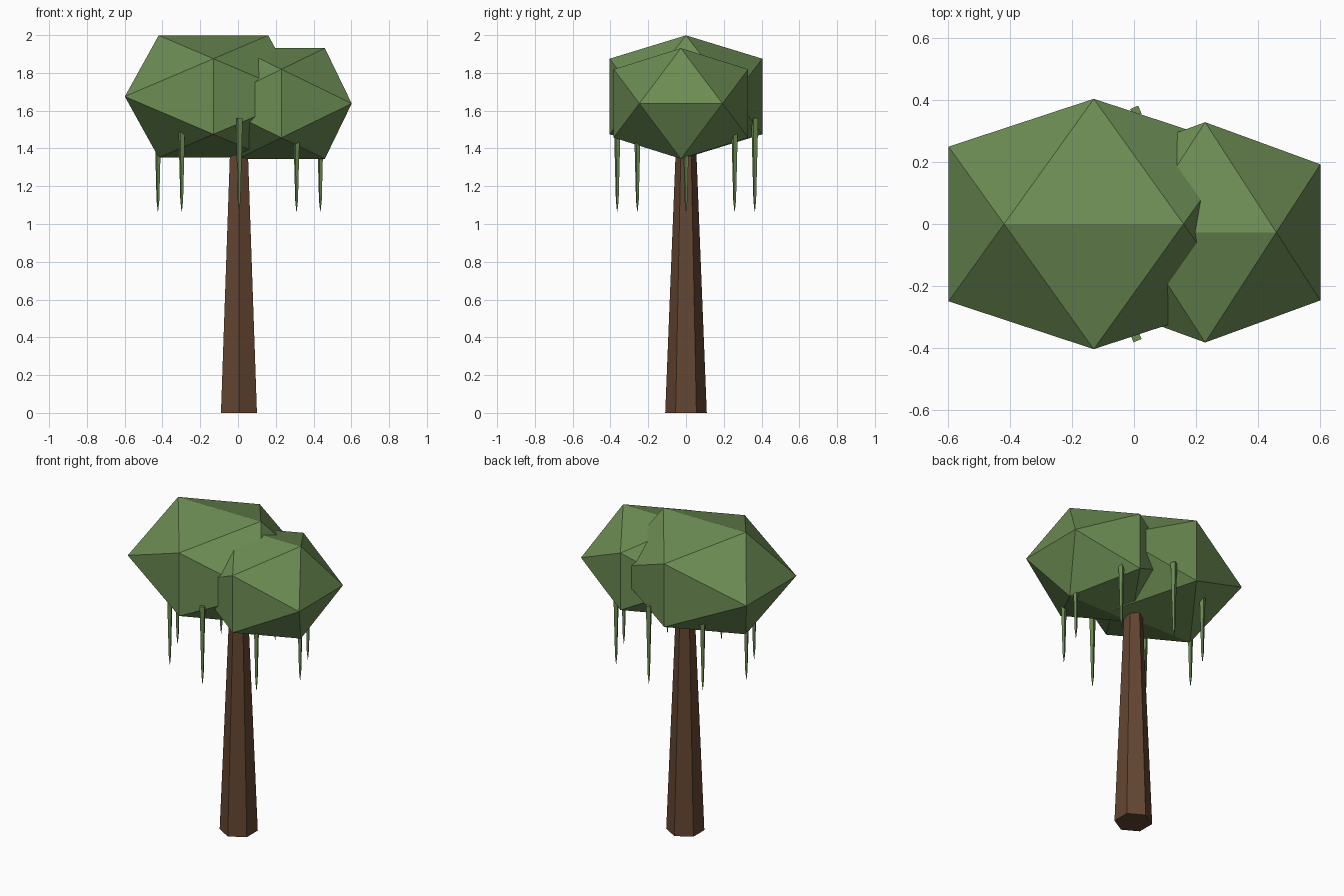
import bpy, bmesh, math

if "Cube" in bpy.data.objects:
    bpy.data.objects.remove(bpy.data.objects["Cube"], do_unlink=True)


def make_material(name, color):
    mat = bpy.data.materials.new(name)
    mat.use_nodes = True
    mat.diffuse_color = (*color, 1)
    mat.node_tree.nodes["Principled BSDF"].inputs["Base Color"].default_value = (*color, 1)
    return mat


leaf_green = make_material("leaf_green", (0.15, 0.262, 0.087))
bark_brown = make_material("bark_brown", (0.127, 0.061, 0.032))


def finish(name, bm, mat, location):
    bmesh.ops.recalc_face_normals(bm, faces=bm.faces)
    mesh = bpy.data.meshes.new(name)
    bm.to_mesh(mesh)
    bm.free()
    mesh.materials.append(mat)
    obj = bpy.data.objects.new(name, mesh)
    obj.location = location
    bpy.context.collection.objects.link(obj)
    return obj


def foliage(name, location, scale):
    """Twenty-sided clump spanned by three crossed golden rectangles."""
    phi = (1 + math.sqrt(5)) / 2
    bm = bmesh.new()
    for s in (-1, 1):
        for t in (-phi, phi):
            for p in ((s, 0, t), (0, t, s), (t, s, 0)):
                bm.verts.new([c * k for c, k in zip(p, scale)])
    bmesh.ops.convex_hull(bm, input=bm.verts)
    return finish(name, bm, leaf_green, location)


def tapered(name, location, sides, turn, profile, mat):
    """Stack of polygon rings given as (height, radius), capped at both ends."""
    bm = bmesh.new()
    rings = []
    for z, r in profile:
        angles = [turn + math.tau * i / sides for i in range(sides)]
        rings.append([bm.verts.new((r * math.cos(a), r * math.sin(a), z)) for a in angles])
    for low, high in zip(rings, rings[1:]):
        for i in range(sides):
            j = (i + 1) % sides
            bm.faces.new((low[i], low[j], high[j], high[i]))
    bm.faces.new(rings[0])
    bm.faces.new(rings[-1])
    return finish(name, bm, mat, location)


# Trunk
tapered("trunk", (0.005, 0, 0), 6, math.radians(90),
        [(0, 0.11), (1.5, 0.05)], bark_brown)

# Two overlapping clumps of leaves
foliage("large_foliage", (-0.13, 0, 1.675), (0.29, 0.25, 0.2))
foliage("small_foliage", (0.23, -0.027, 1.638), (0.23, 0.22, 0.181))

# Ring of hanging vines
for i in range(8):
    a = math.tau * i / 8
    tapered(f"hanging_vine_{i + 1}",
            (0.006 + 0.43 * math.cos(a), 0.364 * math.sin(a), 1.065),
            4, math.radians(-22),
            [(0, 0.001), (0.06, 0.008), (0.495, 0.02)], leaf_green)
